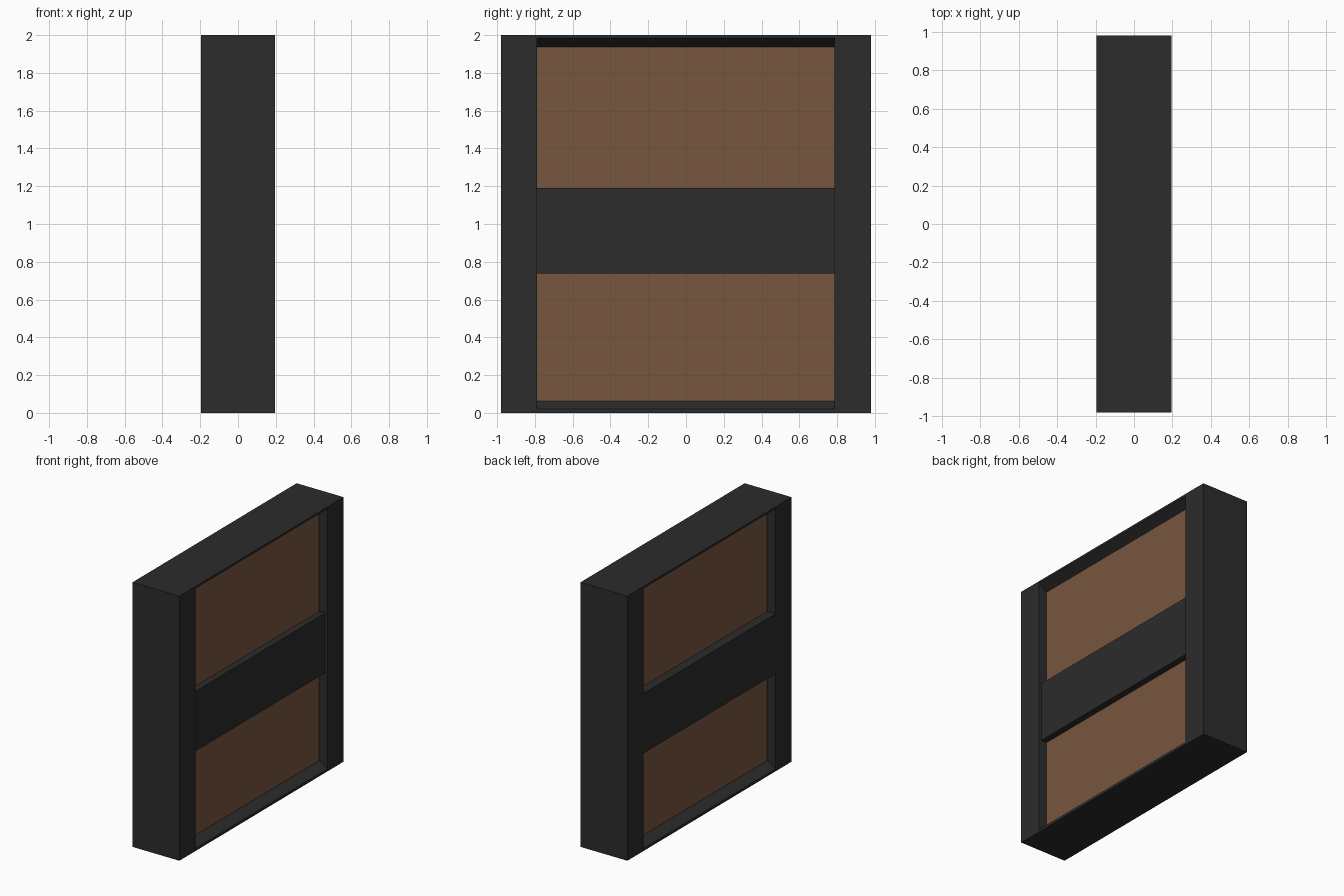
import bpy, bmesh

if "Cube" in bpy.data.objects:
    bpy.data.objects.remove(bpy.data.objects["Cube"])

X, Y, H = 0.196, 0.98, 2.0      # half depth, half width, height
IY = 0.7875                     # half width of the opening
PX = 0.127                      # half thickness of the panels


def material(name, rgb):
    m = bpy.data.materials.new(name)
    m.diffuse_color = (*rgb, 1)
    m.use_nodes = True
    m.node_tree.nodes["Principled BSDF"].inputs["Base Color"].default_value = m.diffuse_color
    return m


dark = material("dark_paint", (0.025, 0.025, 0.025))
brown = material("brown_wood", (0.19, 0.093, 0.05))


def finish(name, bm, mat):
    bmesh.ops.recalc_face_normals(bm, faces=bm.faces)
    mesh = bpy.data.meshes.new(name)
    bm.to_mesh(mesh)
    bm.free()
    mesh.materials.append(mat)
    ob = bpy.data.objects.new(name, mesh)
    bpy.context.collection.objects.link(ob)


def box(name, x0, x1, y, z0, z1, mat):
    bm = bmesh.new()
    bmesh.ops.create_cube(bm, size=1)
    for v in bm.verts:
        v.co = (x1 if v.co.x > 0 else x0,
                y if v.co.y > 0 else -y,
                z1 if v.co.z > 0 else z0)
    finish(name, bm, mat)


# Outer frame: rectangular loops bridged into a closed ring,
# with the sill and head sloping in toward the panels
loops = [(-X, Y, 0, H), (-X, IY, 0.02, 1.984), (-PX, IY, 0.064, 1.938),
         (PX, IY, 0.064, 1.938), (X, IY, 0.02, 1.984), (X, Y, 0, H)]
bm = bmesh.new()
rings = [[bm.verts.new((x, sy * y, z)) for sy, z in
          ((-1, lo), (1, lo), (1, hi), (-1, hi))] for x, y, lo, hi in loops]
for a, b in zip(rings, rings[1:] + rings[:1]):
    for i in range(4):
        j = (i + 1) % 4
        bm.faces.new((a[i], a[j], b[j], b[i]))
finish("outer_frame", bm, dark)

# Middle rail: flush on one side, slightly set back on the other
box("middle_rail", -X, X - 0.02, IY, 0.738, 1.191, dark)

# Recessed panels
box("lower_panel", -PX, PX, IY, 0.064, 0.738, brown)
box("upper_panel", -PX, PX, IY, 1.191, 1.938, brown)
